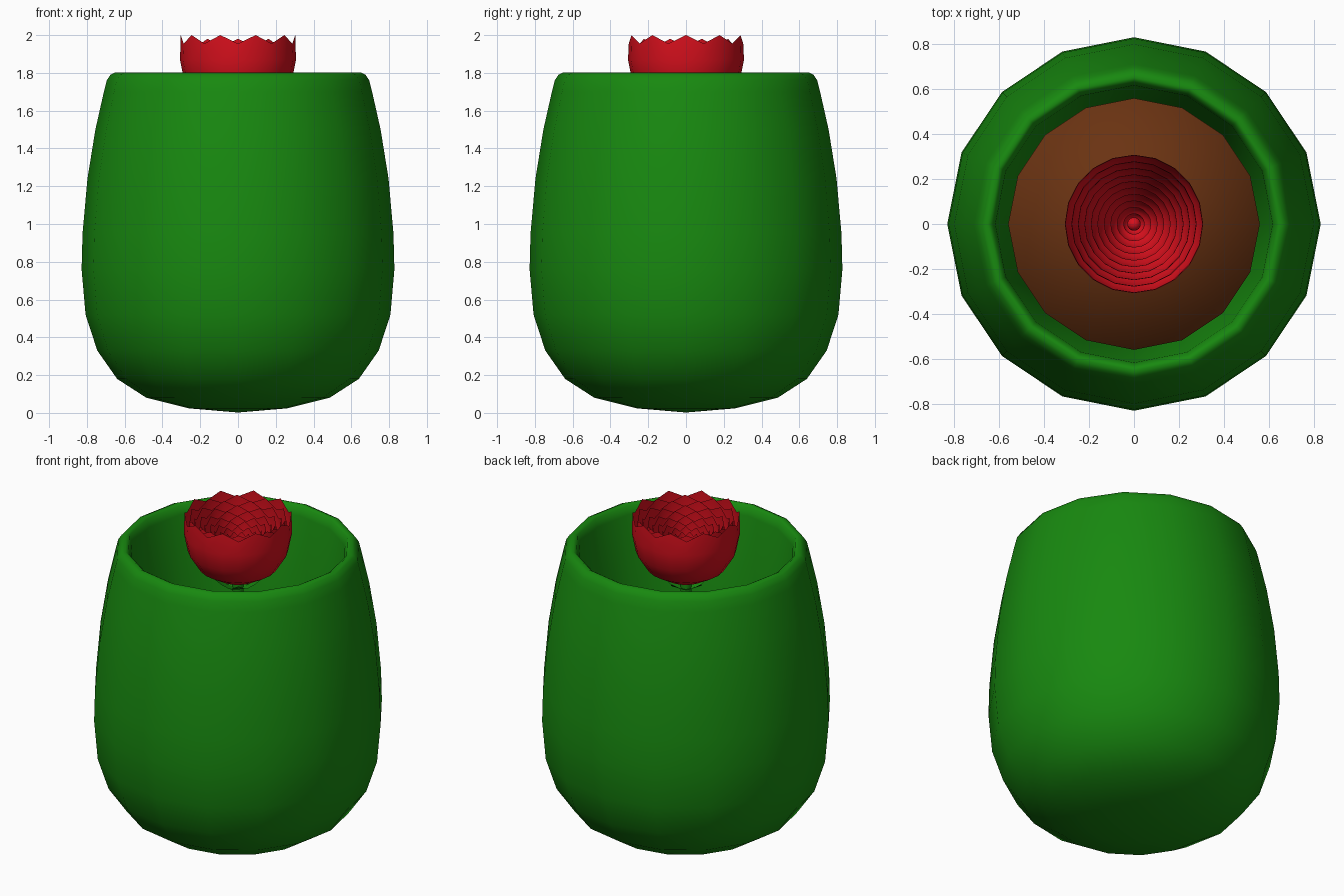
import bpy, bmesh, math

if "Cube" in bpy.data.objects:
    bpy.data.objects.remove(bpy.data.objects["Cube"])


def material(name, rgb):
    m = bpy.data.materials.new(name)
    m.diffuse_color = (*rgb, 1)
    m.use_nodes = True
    m.node_tree.nodes["Principled BSDF"].inputs["Base Color"].default_value = m.diffuse_color
    return m


GREEN = material("green", (0.009, 0.25, 0.005))
RED = material("red", (0.68, 0.005, 0.012))
BROWN = material("brown", (0.145, 0.033, 0.006))


def finish(bm, name, mat, angle=60):
    bmesh.ops.remove_doubles(bm, verts=bm.verts, dist=1e-5)
    bmesh.ops.recalc_face_normals(bm, faces=bm.faces)
    mesh = bpy.data.meshes.new(name)
    bm.to_mesh(mesh)
    bm.free()
    mesh.materials.append(mat)
    ob = bpy.data.objects.new(name, mesh)
    bpy.context.collection.objects.link(ob)
    bpy.ops.object.select_all(action='DESELECT')
    ob.select_set(True)
    bpy.context.view_layer.objects.active = ob
    bpy.ops.object.shade_smooth_by_angle(angle=math.radians(angle))
    return ob


def lathe(name, profile, sides, mat, angle=60, turn=0.0, jag=0.0):
    """Revolve (radius, z) points; jag lifts every second vertex of the last ring."""
    bm = bmesh.new()
    rings = []
    for j, (r, z) in enumerate(profile):
        ring = []
        for i in range(sides):
            a = turn + 2 * math.pi * i / sides
            lift = jag if j == len(profile) - 1 and i % 2 == 0 else 0
            ring.append(bm.verts.new((r * math.cos(a), r * math.sin(a), z + lift)))
        rings.append(ring)
    for a, b in zip(rings, rings[1:]):
        for i in range(sides):
            k = (i + 1) % sides
            bm.faces.new((a[i], a[k], b[k], b[i]))
    bmesh.ops.dissolve_degenerate(bm, dist=1e-6, edges=bm.edges)
    return finish(bm, name, mat, angle)


# Rounded pot with a thick rim and a cavity sloping in to the soil
lathe("pot", [(0, 0.002), (0.26, 0.024), (0.485, 0.08), (0.64, 0.18), (0.745, 0.33),
              (0.807, 0.52), (0.828, 0.76), (0.823, 0.95), (0.797, 1.24),
              (0.755, 1.5), (0.71, 1.70), (0.695, 1.76), (0.675, 1.79), (0.65, 1.802),
              (0.63, 1.79), (0.615, 1.74), (0.565, 1.2), (0.55, 1.1), (0, 1.1)],
      16, GREEN, 80)

# Soil disc
lathe("soil", [(0, 1.12), (0.558, 1.12), (0.558, 1.2), (0, 1.2)], 16, BROWN, 100)

# Flower stem
lathe("stem", [(0.03, 1.18), (0.03, 1.6)], 10, GREEN)

# Sepals curling up under the bloom
bm = bmesh.new()
for n in range(5):
    a = 2 * math.pi * n / 5 + math.radians(18)
    rows = []
    for r, z, w in [(0.025, 1.53, 0.02), (0.07, 1.55, 0.045), (0.11, 1.575, 0.03), (0.14, 1.6, 0.002)]:
        rows.append([bm.verts.new((r * math.cos(a) - s * w * math.sin(a),
                                   r * math.sin(a) + s * w * math.cos(a), z)) for s in (-1, 1)])
    for p, q in zip(rows, rows[1:]):
        bm.faces.new((p[0], p[1], q[1], q[0]))
finish(bm, "sepals", GREEN)

# Nested jagged petal cups, each smaller and lower than the last
CUP = [(0, 0), (0.12, 0.02), (0.222, 0.08), (0.285, 0.18), (0.307, 0.29), (0.303, 0.375)]
for n in range(10):
    s = 1 - 0.094 * n
    top = 1.955 - 0.017 * n
    lathe(f"petals_{n + 1}", [(r * s, top + (z - 0.375) * s) for r, z in CUP], 20, RED,
          turn=math.radians(18 * n), jag=0.045 * (0.4 + 0.6 * s))

# Bud in the middle
bm = bmesh.new()
bmesh.ops.create_uvsphere(bm, u_segments=16, v_segments=8, radius=0.03)
bmesh.ops.translate(bm, verts=bm.verts, vec=(0, 0, 1.80))
finish(bm, "bud", RED)
